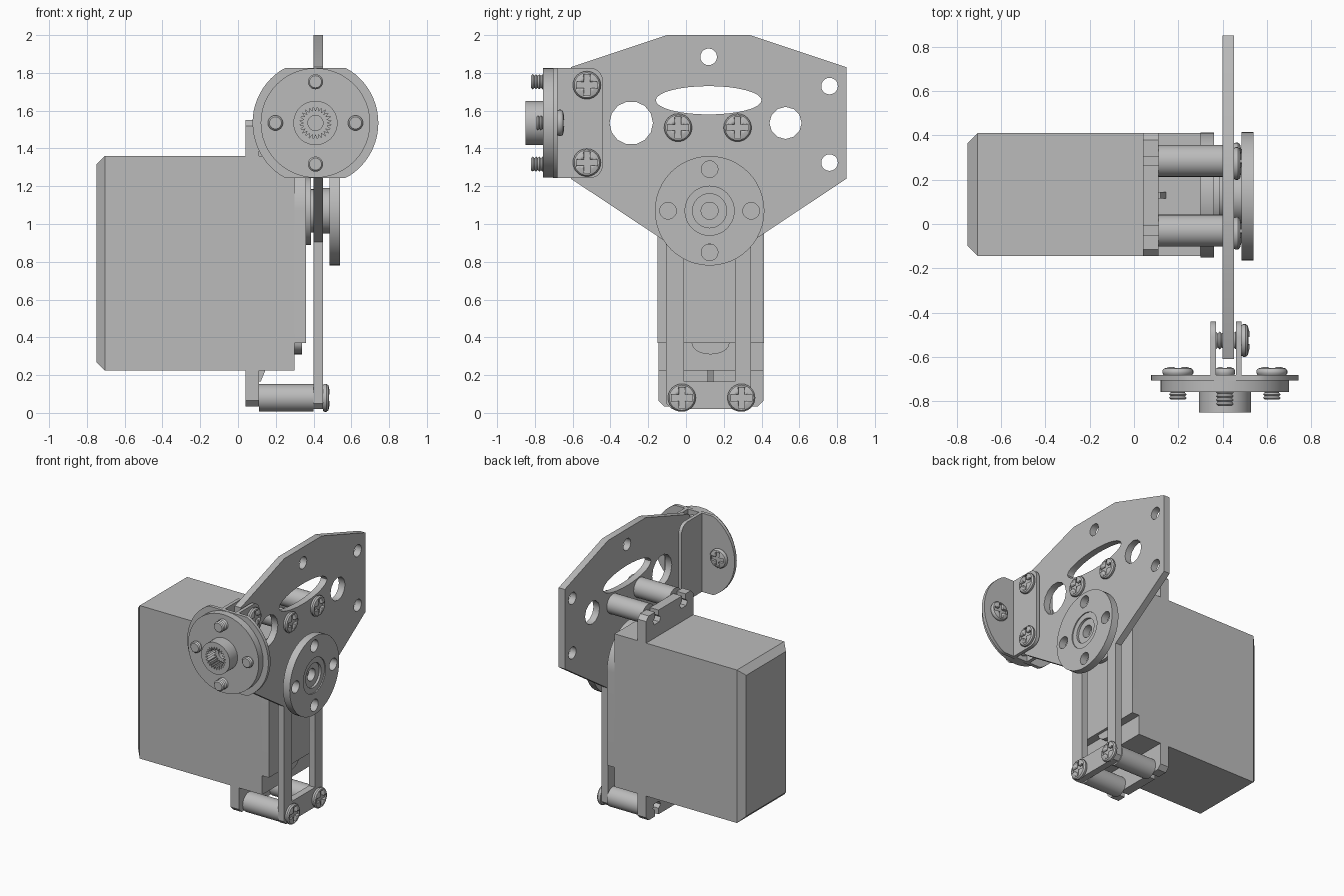
import bpy, bmesh, math
from mathutils import Matrix, Vector

cube = bpy.data.objects.get("Cube")
if cube:
    bpy.data.objects.remove(cube)

grey = bpy.data.materials.new("plain_grey")
grey.use_nodes = True
grey.diffuse_color = (0.5, 0.5, 0.5, 1)
grey.node_tree.nodes["Principled BSDF"].inputs["Base Color"].default_value = (0.5, 0.5, 0.5, 1)


def frame(axis):
    # x: profile in (y, z); y: profile in (z, x)
    cols = {"x": ((0, 1, 0), (0, 0, 1), (1, 0, 0)),
            "y": ((0, 0, 1), (1, 0, 0), (0, 1, 0))}[axis]
    return Matrix(cols).transposed().to_4x4()


def add(name, mesh, matrix=Matrix()):
    ob = bpy.data.objects.new(name, mesh)
    bpy.context.scene.collection.objects.link(ob)
    ob.matrix_world = matrix
    if not mesh.materials:
        mesh.materials.append(grey)
    return ob


def finish(bm, name):
    bmesh.ops.remove_doubles(bm, verts=bm.verts, dist=1e-5)
    bmesh.ops.recalc_face_normals(bm, faces=bm.faces)
    mesh = bpy.data.meshes.new(name)
    bm.to_mesh(mesh)
    bm.free()
    return mesh


def smooth(ob):
    bpy.ops.object.select_all(action="DESELECT")
    bpy.context.view_layer.objects.active = ob
    ob.select_set(True)
    bpy.ops.object.shade_smooth_by_angle(angle=math.radians(35))


def oval(u, v, ru, rv=None, n=32, start=0.0, sweep=math.tau):
    rv = rv or ru
    count = n if sweep == math.tau else n + 1
    return [(u + ru * math.cos(start + sweep * i / n),
             v + rv * math.sin(start + sweep * i / n)) for i in range(count)]


def sheet(name, axis, start, end, *loops):
    # Extruded outline; every loop after the first is a hole
    curve = bpy.data.curves.new(name, "CURVE")
    curve.dimensions = "2D"
    curve.fill_mode = "BOTH"
    curve.extrude = (end - start) / 2
    for loop in loops:
        spline = curve.splines.new("POLY")
        spline.points.add(len(loop) - 1)
        for point, (u, v) in zip(spline.points, loop):
            point.co = (u, v, 0, 1)
        spline.use_cyclic_u = True
    tmp = add(name + "_outline", curve)
    bpy.context.view_layer.update()
    raw = bpy.data.meshes.new_from_object(tmp.evaluated_get(bpy.context.evaluated_depsgraph_get()))
    bpy.data.objects.remove(tmp)
    bm = bmesh.new()
    bm.from_mesh(raw)
    mesh = finish(bm, name)
    ob = add(name, mesh, frame(axis) @ Matrix.Translation((0, 0, (start + end) / 2)))
    smooth(ob)
    return ob


def box(name, lo, hi):
    lo, hi = Vector(lo), Vector(hi)
    bm = bmesh.new()
    bmesh.ops.create_cube(bm, size=1)
    for v in bm.verts:
        v.co = (lo + hi) / 2 + Vector(a * b for a, b in zip(v.co, hi - lo))
    return add(name, finish(bm, name)), lo


def screw_mesh(name, radius, length):
    # Threaded shank and domed head, turned round local z, with a cross recess
    profile = [(0, -length)]
    rings = int(length / 0.016)
    for i in range(rings):
        z = -length + i * length / rings
        profile += [(0.032, z), (0.04, z + length / rings / 2)]
    profile += [(0.032, 0), (radius * 0.93, 0), (radius, 0.008), (radius, 0.018),
                (radius * 0.9, 0.028), (radius * 0.6, 0.035), (0, 0.036)]
    n = 24
    bm = bmesh.new()
    grid = [[bm.verts.new((r * math.cos(math.tau * i / n), r * math.sin(math.tau * i / n), z))
             for r, z in profile] for i in range(n)]
    for a, b in zip(grid, grid[1:] + grid[:1]):
        for k in range(len(profile) - 1):
            bm.faces.new((a[k], b[k], b[k + 1], a[k + 1]))
    ob = add(name, finish(bm, name))
    w, l = radius * 0.22, radius * 0.75
    cross = [(l, -w), (l, w), (w, w), (w, l), (-w, l), (-w, w),
             (-l, w), (-l, -w), (-w, -w), (-w, -l), (w, -l), (w, -w)]
    cutter = sheet("cross_cutter", "x", 0.015, 0.06, cross)
    cutter.matrix_world = Matrix.Translation((0, 0, 0.0375))
    cutter.hide_render = True
    mod = ob.modifiers.new("recess", "BOOLEAN")
    mod.object = cutter
    mod.operation = "DIFFERENCE"
    smooth(ob)
    bpy.ops.object.modifier_apply(modifier="recess")
    mesh = ob.data
    for o in (ob, cutter):
        bpy.data.objects.remove(o)
    return mesh


def place(name, mesh, axis, pos):
    add(name, mesh, Matrix.Translation(pos) @ frame(axis))


# Motor housing with a chamfered rear end
body, low = box("motor_body", (-0.75, -0.145, 0.225), (0.30, 0.41, 1.36))
bm = bmesh.new()
bm.from_mesh(body.data)
rear = [e for e in bm.edges if all(abs(v.co.x - low.x) < 1e-4 for v in e.verts)]
bmesh.ops.bevel(bm, geom=rear, offset=0.045, segments=1, affect="EDGES")
bm.to_mesh(body.data)
bm.free()

# Gear cover, cable exit and output shaft
MID, AXLE = 0.13, 1.07
cover = oval(MID, AXLE, 0.282, n=40, sweep=math.pi) + [(MID - 0.282, 0.37), (MID + 0.282, 0.37)]
sheet("gear_cover", "x", 0.30, 0.36, cover)
sheet("cable_exit", "x", 0.30, 0.34, oval(MID, 0.37, 0.1, 0.06, 16, math.pi, math.pi))
sheet("shaft_collar", "x", 0.36, 0.386, oval(MID, AXLE, 0.18))
sheet("output_shaft", "x", 0.386, 0.46, oval(MID, AXLE, 0.115))

# Mounting ears with slotted holes, lower and upper, plus ribs and spacers
BOLTS = (-0.03, 0.285)
for label, root, tip, hole in (("lower", 0.225, 0.035, 0.08), ("upper", 1.36, 1.55, 1.51)):
    s = 1 if tip > root else -1
    ear = [(-0.145, root), (-0.145, tip - s * 0.03), (-0.115, tip)]
    for y in BOLTS:
        ear += [(y - 0.02, tip), (y - 0.02, hole)]
        ear += [(y - 0.045, hole - s * 0.02), (y - 0.03, hole - s * 0.05), (y + 0.03, hole - s * 0.05),
                (y + 0.045, hole - s * 0.02), (y + 0.02, hole), (y + 0.02, tip)]
    ear += [(0.38, tip), (0.41, tip - s * 0.03), (0.41, root)]
    sheet(label + "_ear", "x", 0.04, 0.11, ear)
    rib = sheet(label + "_rib", "x", MID - 0.015, MID + 0.015,
                [(0.11, root), (0.145, root), (0.12, root + s * 0.06), (0.11, root + s * 0.06)])
    rib.matrix_world = Matrix(((1, 0, 0, 0), (0, 0, -1, MID), (0, 1, 0, 0), (0, 0, 0, 1)))
    for y in BOLTS:
        sheet(label + "_spacer", "x", 0.11, 0.40, oval(y, hole, 0.072))

# Side plate with two legs around a long slot, and its cut-outs
half = [(0.22, 2.0), (0.73, 1.83), (0.73, 1.24), (0.225, 0.905), (0.225, 0.05), (0.195, 0.02)]
outline = [(0.12 + u, z) for u, z in half] + [(0.12 - u, z) for u, z in reversed(half)]
slot = oval(0.125, AXLE, 0.135, n=24, sweep=math.pi) + [(-0.01, 0.165), (0.26, 0.165)]
holes = [oval(0.12, 1.655, 0.28, 0.075), oval(-0.29, 1.535, 0.115, n=14), oval(0.527, 1.535, 0.085, n=12)]
holes += [oval(y, z, 0.044, n=20) for y, z in ((0.12, 1.885), (0.76, 1.73), (0.76, 1.325))]
sheet("side_plate", "x", 0.40, 0.45, outline, slot, *holes)

# Plate screws
plate_screw = screw_mesh("plate_screw", 0.074, 0.1)
for z, shift in ((0.08, 0.008), (1.51, -0.012)):
    for y in BOLTS:
        place("plate_screw", plate_screw, "x", (0.45, y + shift, z))

# Round horn on the motor shaft
rim = [oval(0.125 + 0.22 * math.cos(a), AXLE + 0.22 * math.sin(a), 0.044, n=20)
       for a in (i * math.pi / 2 for i in range(4))]
hub = lambda r: oval(0.125, AXLE, r, n=48)
sheet("shaft_horn_disc", "x", 0.485, 0.54, hub(0.29), hub(0.13), *rim)
sheet("shaft_horn_ring", "x", 0.485, 0.532, hub(0.13), hub(0.09))
sheet("shaft_horn_floor", "x", 0.485, 0.515, hub(0.09), hub(0.045))
sheet("shaft_horn_hub", "x", 0.45, 0.486, hub(0.12), hub(0.05))

# Front bracket: flat-cut round face with two ears gripping the plate
CX, CZ = 0.41, 1.535
face = [(max(CZ - 0.292, min(CZ + 0.292, z)), x) for z, x in oval(CZ, CX, 0.333, n=64)]
sheet("bracket_face", "y", -0.705, -0.68, face)
lug = ([(-0.685, 1.243)] + oval(-0.51, 1.313, 0.07, n=8, start=-math.pi / 2, sweep=math.pi / 2)
       + oval(-0.51, 1.757, 0.07, n=8, sweep=math.pi / 2) + [(-0.685, 1.827)])
for x in (0.345, 0.46):
    sheet("bracket_ear", "x", x, x + 0.025, lug)
clamp_screw = screw_mesh("clamp_screw", 0.074, 0.125)
for z in (1.735, 1.325):
    place("clamp_screw", clamp_screw, "x", (0.485, -0.525, z))

# Front horn with splined hub
spoke = lambda r: oval(CZ, CX, r, n=48)
sheet("front_horn_disc", "y", -0.757, -0.705, spoke(0.29), spoke(0.04))
spline_teeth = [(CZ + r * math.cos(a), CX + r * math.sin(a))
                for a, r in ((math.pi * i / 24, 0.086 if i % 2 else 0.06) for i in range(48))]
sheet("front_horn_hub", "y", -0.85, -0.756, spoke(0.117), spline_teeth)
side_screw = screw_mesh("horn_side_screw", 0.07, 0.112)
mid_screw = screw_mesh("horn_middle_screw", 0.046, 0.14)
for s in (-1, 1):
    place("horn_side_screw", side_screw, "y", (CX + s * 0.212, -0.68, CZ))
    place("horn_middle_screw", mid_screw, "y", (CX, -0.68, CZ + s * 0.218))
